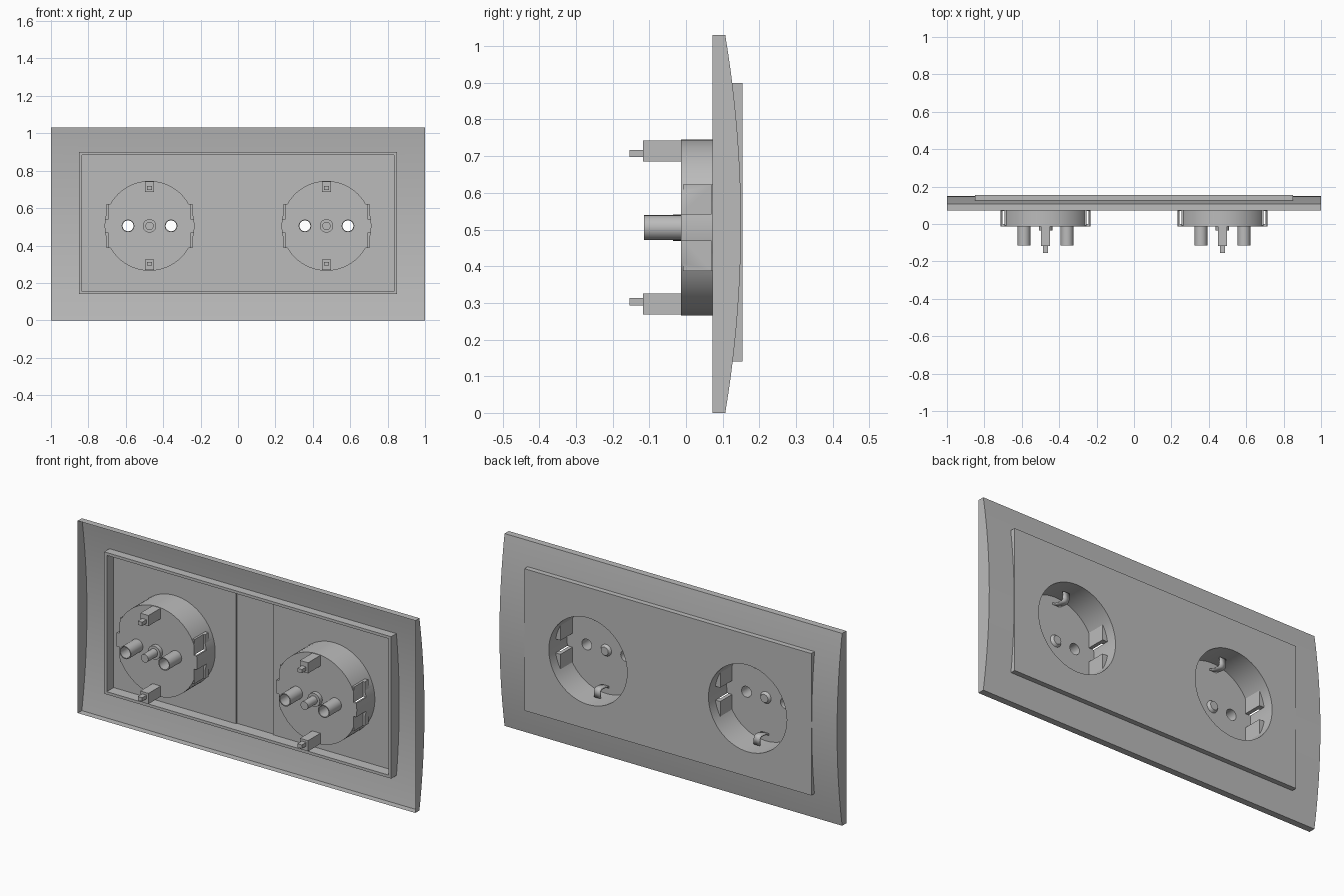
import bpy
import bmesh
from math import pi
from mathutils import Matrix

if "Cube" in bpy.data.objects:
    bpy.data.objects.remove(bpy.data.objects["Cube"], do_unlink=True)

grey = bpy.data.materials.new("light grey plastic")
grey.use_nodes = True
COLOUR = (0.5, 0.5, 0.5, 1)
grey.diffuse_color = COLOUR
grey.node_tree.nodes["Principled BSDF"].inputs["Base Color"].default_value = COLOUR

MID = 0.505           # height of the socket centres
FLOOR = -0.013        # rear of the cups


def finish(name, bm):
    bmesh.ops.recalc_face_normals(bm, faces=bm.faces)
    mesh = bpy.data.meshes.new(name)
    bm.to_mesh(mesh)
    bm.free()
    mesh.materials.append(grey)
    ob = bpy.data.objects.new(name, mesh)
    bpy.context.collection.objects.link(ob)
    return ob


def activate(ob):
    bpy.ops.object.select_all(action='DESELECT')
    ob.select_set(True)
    bpy.context.view_layer.objects.active = ob


def smooth(ob):
    activate(ob)
    bpy.ops.object.shade_smooth_by_angle(angle=pi / 6)
    return ob


def box(name, x0, x1, y0, y1, z0, z1):
    bm = bmesh.new()
    place = Matrix.Translation(((x0 + x1) / 2, (y0 + y1) / 2, (z0 + z1) / 2))
    size = Matrix.Diagonal((abs(x1 - x0), abs(y1 - y0), abs(z1 - z0), 1))
    bmesh.ops.create_cube(bm, size=1, matrix=place @ size)
    return finish(name, bm)


def cylinder(name, x, r, y0, y1, sides=24, r_front=None):
    bm = bmesh.new()
    place = Matrix.Translation((x, (y0 + y1) / 2, MID)) @ Matrix.Rotation(-pi / 2, 4, 'X')
    bmesh.ops.create_cone(bm, cap_ends=True, segments=sides, radius1=r,
                          radius2=r if r_front is None else r_front,
                          depth=y1 - y0, matrix=place)
    return finish(name, bm)


def combine(target, tool, operation='DIFFERENCE'):
    mod = target.modifiers.new("cut", 'BOOLEAN')
    mod.object, mod.operation, mod.solver = tool, operation, 'EXACT'
    activate(target)
    bpy.ops.object.modifier_apply(modifier=mod.name)
    bpy.data.objects.remove(tool, do_unlink=True)


# Outer frame: bowed open-backed shell with a rectangular opening
def bow(z):
    return 0.107 + 0.043 * (1 - ((z - 0.515) / 0.515) ** 2)


LOW, HIGH = 0.14, 0.9
heights = ([LOW * i / 4 for i in range(4)]
           + [LOW + (HIGH - LOW) * i / 16 for i in range(16)]
           + [HIGH + (1.03 - HIGH) * i / 4 for i in range(5)])
profile = [(0.072, 0)] + [(bow(z), z) for z in heights] + [(0.072, 1.03)]
bm = bmesh.new()
columns = [[bm.verts.new((x, y, z)) for y, z in profile] for x in (-1, -0.85, 0.85, 1)]
for c in range(3):
    for i in range(len(profile) - 1):
        z = (profile[i][1] + profile[i + 1][1]) / 2
        if c == 1 and LOW < z < HIGH:
            continue
        a, b = columns[c], columns[c + 1]
        bm.faces.new((a[i], b[i], b[i + 1], a[i + 1]))
for end in (columns[0], columns[3]):
    bm.faces.new(end)
smooth(finish("outer_frame", bm))

# Centre panel: shallow tray, thicker behind each socket
panel = box("centre_panel", -0.85, 0.85, 0.082, 0.154, LOW, HIGH)
combine(panel, box("cutter", -0.835, 0.835, 0.05, 0.14, LOW + 0.015, HIGH - 0.015))
combine(panel, box("cutter", -0.11, 0.11, 0.05, 0.147, LOW + 0.015, HIGH - 0.015))


def earth_spring(x, side):
    # Bent strip running from the cup floor to its rim
    path = [(0.2, FLOOR), (0.185, 0.005), (0.178, 0.03), (0.175, 0.06),
            (0.18, 0.072), (0.195, 0.078), (0.225, 0.078)]
    bm = bmesh.new()
    rows = [[bm.verts.new((x + dx, y, MID + side * dz)) for dx in (-0.018, 0.018)]
            for dz, y in path]
    for p, q in zip(rows, rows[1:]):
        bm.faces.new((p[0], p[1], q[1], q[0]))
    ob = finish("earth_spring", bm)
    ob.modifiers.new("thickness", 'SOLIDIFY').thickness = 0.008
    smooth(ob)


for x in (-0.473, 0.473):
    combine(panel, cylinder("cutter", x, 0.232, 0.1, 0.2, 64))

    # Round cup with guide pockets in both flanks
    cup = cylinder("socket_cup", x, 0.24, FLOOR, 0.15, 64)
    combine(cup, cylinder("cutter", x, 0.232, 0.0, 0.2, 64))
    for sx in (-1, 1):
        for sz in (-1, 1):
            z0, z1 = MID + sz * 0.037, MID + sz * 0.118
            combine(cup, box("guide", x + sx * 0.2, x + sx * 0.229,
                             FLOOR + 0.005, 0.1, z0, z1), 'UNION')
            combine(cup, box("cutter", x + sx * 0.22, x + sx * 0.26,
                             FLOOR - 0.02, 0.07, z0, z1))

    # Contact sleeves, open right through the floor
    for dx in (-0.115, 0.115):
        combine(cup, cylinder("cutter", x + dx, 0.029, -0.05, 0.03))
        sleeve = cylinder("contact_sleeve", x + dx, 0.034, -0.115, -0.002)
        combine(sleeve, cylinder("cutter", x + dx, 0.029, -0.2, 0.05))
        smooth(sleeve)
    smooth(cup)

    # Centre screw with its boss
    smooth(cylinder("screw_boss", x, 0.036, -0.035, FLOOR + 0.002))
    smooth(cylinder("screw_shaft", x, 0.022, -0.115, -0.03))
    smooth(cylinder("screw_head", x, 0.033, -0.002, 0.014, 24, 0.022))

    # Earth contacts above and below
    for side in (1, -1):
        box("earth_block", x - 0.024, x + 0.024, -0.117, FLOOR + 0.002,
            MID + side * 0.18, MID + side * 0.237)
        box("earth_pin", x - 0.013, x + 0.013, -0.154, -0.11,
            MID + side * 0.192, MID + side * 0.212)
        earth_spring(x, side)

smooth(panel)
